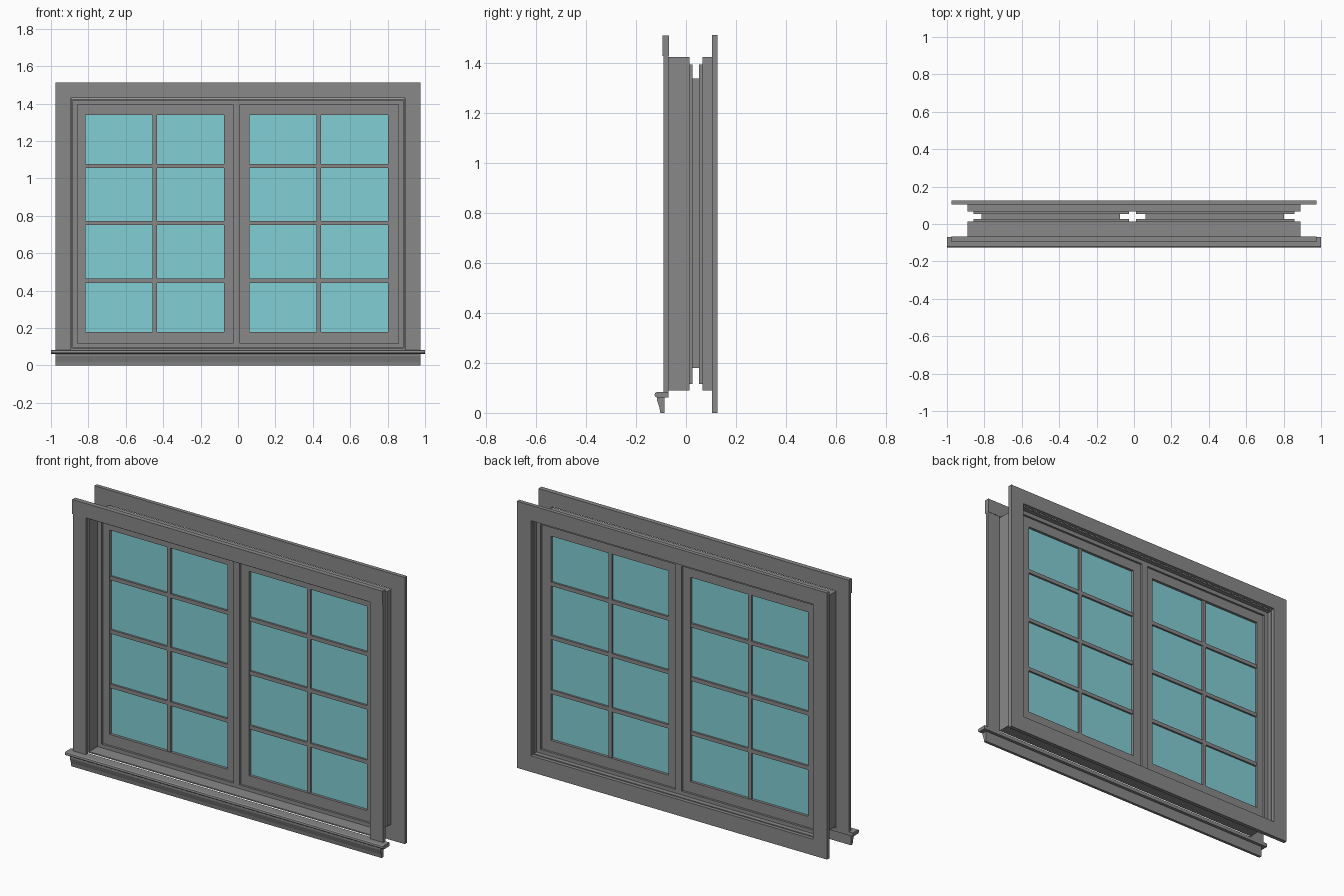
import bpy
import bmesh

if "Cube" in bpy.data.objects:
    bpy.data.objects.remove(bpy.data.objects["Cube"], do_unlink=True)


def material(name, rgb):
    m = bpy.data.materials.new(name)
    m.use_nodes = True
    m.diffuse_color = (*rgb, 1)
    m.node_tree.nodes["Principled BSDF"].inputs["Base Color"].default_value = (*rgb, 1)
    return m


GREY = material("grey_paint", (0.25, 0.25, 0.25))
GLASS = material("aqua_glass", (0.22, 0.62, 0.66))


def finish(name, bm, mats=(GREY,)):
    bmesh.ops.recalc_face_normals(bm, faces=bm.faces)
    mesh = bpy.data.meshes.new(name)
    bm.to_mesh(mesh)
    bm.free()
    for m in mats:
        mesh.materials.append(m)
    ob = bpy.data.objects.new(name, mesh)
    bpy.context.collection.objects.link(ob)
    return ob


def add_box(bm, x0, x1, y0, y1, z0, z1):
    verts = bmesh.ops.create_cube(bm, size=1)["verts"]
    for v in verts:
        v.co.x = x1 if v.co.x > 0 else x0
        v.co.y = y1 if v.co.y > 0 else y0
        v.co.z = z1 if v.co.z > 0 else z0


def box(name, *bounds):
    bm = bmesh.new()
    add_box(bm, *bounds)
    return finish(name, bm)


def ring(name, outer, inner, y0, y1):
    """Rectangular frame; outer and inner are (x0, x1, z0, z1)."""
    bm = bmesh.new()

    def loop(r, y):
        x0, x1, z0, z1 = r
        return [bm.verts.new((x, y, z)) for x, z in ((x0, z0), (x1, z0), (x1, z1), (x0, z1))]

    loops = [loop(outer, y0), loop(inner, y0), loop(inner, y1), loop(outer, y1)]
    for a, b in zip(loops, loops[1:] + loops[:1]):
        for i in range(4):
            j = (i + 1) % 4
            bm.faces.new((a[i], a[j], b[j], b[i]))
    return finish(name, bm)


def extrude_x(name, profile, half):
    """Board with a (y, z) cross-section running along x."""
    bm = bmesh.new()
    face = bm.faces.new([bm.verts.new((-half, y, z)) for y, z in profile])
    new = bmesh.ops.extrude_face_region(bm, geom=[face])["geom"]
    bmesh.ops.translate(bm, vec=(2 * half, 0, 0),
                        verts=[g for g in new if isinstance(g, bmesh.types.BMVert)])
    return finish(name, bm)


# Front casing: thicker head board over two legs
box("front_head_casing", -0.975, 0.975, -0.095, -0.068, 1.43, 1.512)
for side, s in (("left", 1), ("right", -1)):
    xs = sorted((s * 0.893, s * 0.975))
    box(f"front_{side}_casing", *xs, -0.09, -0.07, 0.08, 1.43)

# Sill with a rounded nose, and the tapered apron below it
extrude_x("sill", [(-0.07, 0.062), (-0.118, 0.062), (-0.124, 0.066), (-0.126, 0.072),
                   (-0.124, 0.079), (-0.118, 0.083), (-0.07, 0.083)], 1.0)
extrude_x("apron", [(-0.087, 0), (-0.103, 0), (-0.106, 0.02), (-0.116, 0.05),
                    (-0.116, 0.062), (-0.087, 0.062)], 0.975)

# Jamb linings and the back casing
JAMB = (-0.89, 0.89, 0.09, 1.425)
LINING = (-0.882, 0.882, 0.097, 1.418)
ring("front_jamb", JAMB, LINING, -0.075, 0.014)
ring("back_jamb", JAMB, LINING, 0.066, 0.106)
ring("back_casing", (-0.975, 0.975, 0, 1.514), (-0.887, 0.887, 0.092, 1.427), 0.104, 0.126)

# Stops with a centre mullion, on both faces of the sashes
STOP = (-0.857, 0.857, 0.118, 1.395)
for side, y0, y1 in (("front", 0.0, 0.014), ("back", 0.066, 0.08)):
    ring(f"{side}_stop", LINING, STOP, y0, y1)
    box(f"{side}_mullion", -0.028, 0.01, y0, y1, STOP[2], STOP[3])

# Sashes: frame and glazing bars on each face, glass between them
for side, outer_x, pane_x in (("right", (-0.857, -0.028), (-0.815, -0.075)),
                              ("left", (0.01, 0.857), (0.062, 0.802))):
    px0, px1 = pane_x
    pz0, pz1 = 0.18, 1.34
    mid = (px0 + px1) / 2
    for face, y0, y1, b0, b1 in (("front", 0.012, 0.027, 0.016, 0.028),
                                 ("back", 0.053, 0.068, 0.052, 0.064)):
        ring(f"{side}_sash_{face}", (*outer_x, 0.115, 1.395), (px0, px1, pz0, pz1), y0, y1)
        bm = bmesh.new()
        add_box(bm, mid - 0.011, mid + 0.011, b0, b1, pz0, pz1)
        for z in (0.453, 0.762, 1.066):
            add_box(bm, px0, px1, b0, b1, z - 0.011, z + 0.011)
        finish(f"{side}_glazing_bars_{face}", bm)
    # Only the broad faces are glass; the edge is the spacer
    bm = bmesh.new()
    add_box(bm, px0, px1, 0.027, 0.053, pz0, pz1)
    bm.normal_update()
    for f in bm.faces:
        f.material_index = 1 if abs(f.normal.y) > 0.5 else 0
    finish(f"{side}_glass", bm, (GREY, GLASS))
